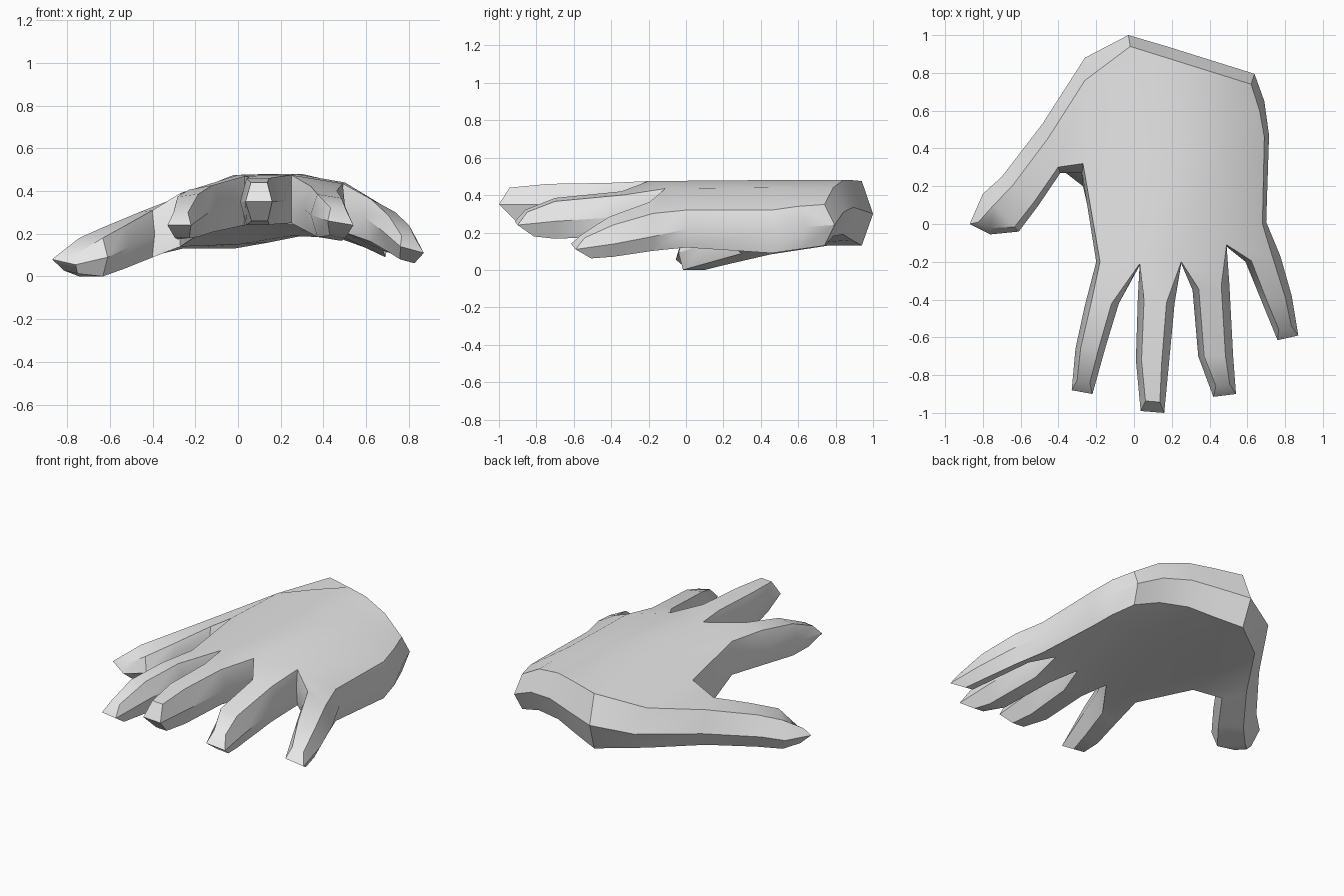
import bpy, bmesh, math
from mathutils import Vector

cube = bpy.data.objects.get("Cube")
if cube:
    bpy.data.objects.remove(cube, do_unlink=True)

# Single matte grey
grey = bpy.data.materials.new("light_grey")
grey.use_nodes = True
col = (0.8, 0.8, 0.8, 1)
grey.diffuse_color = col
grey.node_tree.nodes["Principled BSDF"].inputs["Base Color"].default_value = col

bm = bmesh.new()


def vert(x, y, z):
    return bm.verts.new((x, y, z))


def strip(a, b):
    """Quads between two open vertex rows."""
    for i in range(len(a) - 1):
        bm.faces.new((a[i], a[i + 1], b[i + 1], b[i]))


def section(left, right, zl, zr, h, inset, pull=(0, 0)):
    """Six-sided digit section: widest at mid height, narrower above and below.
    pull draws the upper and lower edges back from the tip."""
    l, r = Vector((*left, zl)), Vector((*right, zr))
    across = r - l
    back = Vector((-across.y, across.x, 0)).normalized()
    up = Vector((0, 0, h))
    li, ri = l + across * inset[0], r - across * inset[1]
    top, low = back * pull[0] + up, back * pull[1] - up
    return [bm.verts.new(p) for p in
            (li + top, ri + top, r, ri + low, li + low, l)]


def digit(root, stations, inset, pull):
    """Loft from a root ring through the stations and close the tip."""
    ring = root
    for n, s in enumerate(stations):
        last = n == len(stations) - 1
        new = section(*s, inset, pull if last else (0, 0))
        strip(ring + ring[:1], new + new[:1])
        ring = new
    a, b, c, d, e, f = ring
    bm.faces.new((a, b, c, f))
    bm.faces.new((f, c, d, e))


# Palm rows from knuckles to wrist: x, y, upper z, lower z for five columns
rows = [
    ((-0.18, 0.03, 0.25, 0.49, 0.68), (-0.20, -0.21, -0.20, -0.11, 0.0),
     (0.42, 0.48, 0.485, 0.445, 0.33), (0.21, 0.25, 0.26, 0.22, 0.13)),
    ((-0.27, 0.03, 0.27, 0.50, 0.69), (0.32, 0.36, 0.40, 0.44, 0.46),
     (0.40, 0.485, 0.49, 0.45, 0.33), (0.15, 0.20, 0.23, 0.19, 0.10)),
    ((-0.26, 0.0, 0.25, 0.47, 0.665), (0.76, 0.76, 0.70, 0.65, 0.60),
     (0.39, 0.485, 0.49, 0.45, 0.35), (0.14, 0.16, 0.20, 0.19, 0.12)),
    ((-0.02, 0.15, 0.30, 0.47, 0.62), (0.94, 0.887, 0.84, 0.787, 0.74),
     (0.485, 0.49, 0.49, 0.45, 0.36), (0.14, 0.17, 0.20, 0.19, 0.14)),
]
tops = [[vert(x, y, z) for x, y, z in zip(r[0], r[1], r[2])] for r in rows]
bots = [[vert(x, y, z) for x, y, z in zip(r[0], r[1], r[3])] for r in rows]
# The web under the thumb reaches further forward than its upper edge
bots[1][0].co.y = 0.20
for i in range(3):
    strip(tops[i], tops[i + 1])
    strip(bots[i], bots[i + 1])

# Mid-height edge at the knuckles, the two sides and the wrist
knuckle_mid = [vert(x, y, z) for x, y, z in (
    (-0.20, -0.20, 0.31), (0.03, -0.22, 0.36), (0.25, -0.21, 0.37),
    (0.49, -0.12, 0.33), (0.70, 0.01, 0.23))]
wrist_mid = []
for t, b in zip(tops[3], bots[3]):
    p = (t.co + b.co) / 2
    wrist_mid.append(vert(p.x + 0.018, p.y + 0.055, p.z))
wrist_mid[0].co = (-0.03, 1.0, 0.31)
web_mid = vert(-0.275, 0.27, 0.28)
heel_mid = vert(-0.26, 0.88, 0.27)
outer_mid = [knuckle_mid[4], vert(0.715, 0.47, 0.22), vert(0.69, 0.65, 0.24),
             wrist_mid[4]]

# Wrist end, little-finger side, index side and thumb heel
for level in (tops, bots):
    strip(level[3], wrist_mid)
    strip([r[4] for r in level], outer_mid)
    strip([level[0][0], level[1][0]], [knuckle_mid[0], web_mid])
    strip([level[2][0], level[3][0]], [heel_mid, wrist_mid[0]])

# Four fingers: left point, right point, left and right mid z, half height
fingers = [
    [((-0.26, -0.43), (-0.08, -0.42), 0.30, 0.335, 0.11),
     ((-0.31, -0.66), (-0.15, -0.65), 0.28, 0.30, 0.10),
     ((-0.33, -0.88), (-0.22, -0.90), 0.25, 0.25, 0.06)],
    [((0.02, -0.40), (0.215, -0.42), 0.365, 0.365, 0.11),
     ((0.01, -0.72), (0.185, -0.74), 0.36, 0.36, 0.11),
     ((0.035, -0.99), (0.16, -1.00), 0.36, 0.36, 0.09)],
    [((0.31, -0.35), (0.505, -0.32), 0.325, 0.295, 0.11),
     ((0.34, -0.70), (0.525, -0.70), 0.30, 0.27, 0.10),
     ((0.42, -0.915), (0.54, -0.90), 0.27, 0.25, 0.065)],
    [((0.59, -0.20), (0.775, -0.17), 0.29, 0.19, 0.10),
     ((0.68, -0.42), (0.835, -0.38), 0.22, 0.15, 0.085),
     ((0.76, -0.615), (0.87, -0.59), 0.15, 0.12, 0.055)],
]
for i, stations in enumerate(fingers):
    root = [tops[0][i], tops[0][i + 1], knuckle_mid[i + 1],
            bots[0][i + 1], bots[0][i], knuckle_mid[i]]
    digit(root, stations, (0.17, 0.22), (0.055, 0.09))

# Thumb, growing from the side between web and heel
thumb_root = [tops[2][0], tops[1][0], web_mid, bots[1][0], bots[2][0], heel_mid]
thumb = [((-0.485, 0.53), (-0.39, 0.27), 0.20, 0.21, 0.11),
         ((-0.70, 0.25), (-0.505, 0.10), 0.13, 0.15, 0.10),
         ((-0.80, 0.16), (-0.61, -0.04), 0.10, 0.10, 0.09),
         ((-0.87, 0.0), (-0.76, -0.055), 0.09, 0.065, 0.045)]
digit(thumb_root, thumb, (0.30, 0.12), (0.03, 0.05))

bmesh.ops.recalc_face_normals(bm, faces=bm.faces)

# Finish the mesh, resting on the ground
low = min(v.co.z for v in bm.verts)
bmesh.ops.translate(bm, verts=bm.verts, vec=(0, 0, -low))
mesh = bpy.data.meshes.new("hand")
bm.to_mesh(mesh)
bm.free()
mesh.materials.append(grey)
hand = bpy.data.objects.new("hand", mesh)
bpy.context.collection.objects.link(hand)
bpy.ops.object.select_all(action='DESELECT')
hand.select_set(True)
bpy.context.view_layer.objects.active = hand
bpy.ops.object.shade_smooth_by_angle(angle=math.radians(35))
